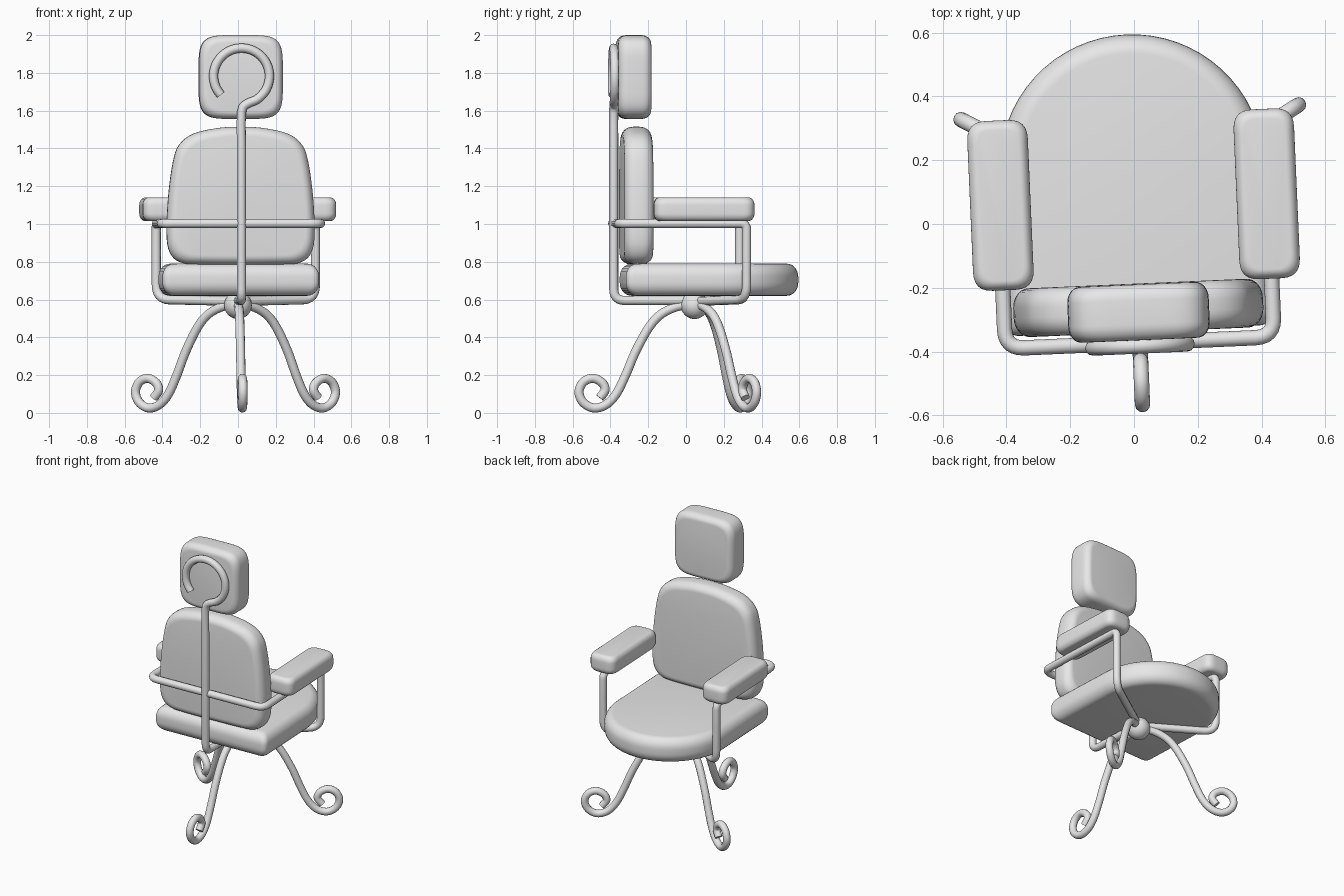
import bpy
import math
from math import sin, cos, pi, radians
from mathutils import Matrix, Vector

if "Cube" in bpy.data.objects:
    bpy.data.objects.remove(bpy.data.objects["Cube"], do_unlink=True)

grey = bpy.data.materials.new("plain grey")
grey.use_nodes = True
grey.diffuse_color = (0.8, 0.8, 0.8, 1)
grey.node_tree.nodes["Principled BSDF"].inputs["Base Color"].default_value = (0.8, 0.8, 0.8, 1)

# The chair is built around its hub, then turned slightly and moved into place
PLACE = Matrix.Translation((0, 0.045, 0)) @ Matrix.Rotation(radians(2.5), 4, "Z")
TUBE = 0.024


def finish(name, mesh):
    mesh.transform(PLACE)
    mesh.materials.clear()
    mesh.materials.append(grey)
    obj = bpy.data.objects.new(name, mesh)
    bpy.context.collection.objects.link(obj)
    bpy.ops.object.select_all(action="DESELECT")
    obj.select_set(True)
    bpy.context.view_layer.objects.active = obj
    bpy.ops.object.shade_smooth_by_angle(angle=radians(40))
    return obj


def fillet(points, radius, closed=False, steps=6):
    """Round the corners of a path."""
    pts = [Vector(p) for p in points]
    out = []
    for i, p in enumerate(pts):
        if not closed and i in (0, len(pts) - 1):
            out.append(p)
            continue
        a, b = pts[i - 1] - p, pts[(i + 1) % len(pts)] - p
        start = p + a.normalized() * min(radius, a.length * 0.49)
        end = p + b.normalized() * min(radius, b.length * 0.49)
        for k in range(steps + 1):
            t = k / steps
            out.append(start * (1 - t) ** 2 + p * 2 * t * (1 - t) + end * t * t)
    return out


def smooth_path(points, closed=False, steps=6):
    """Run a smooth curve through every point."""
    pts = [Vector(p) for p in points]
    n = len(pts)
    out = []
    for i in range(n if closed else n - 1):
        if closed:
            a, b, c, d = (pts[(i + k) % n] for k in (-1, 0, 1, 2))
        else:
            a, b, c, d = (pts[min(max(i + k, 0), n - 1)] for k in (-1, 0, 1, 2))
        for k in range(steps):
            t = k / steps
            out.append(b + (c - a) * (t / 2) + (a * 2 - b * 5 + c * 4 - d) * (t * t / 2)
                       + (b * 3 - a - c * 3 + d) * (t ** 3 / 2))
    return out if closed else out + [pts[-1]]


def tube(name, path, radius=TUBE):
    curve = bpy.data.curves.new(name, "CURVE")
    curve.dimensions = "3D"
    curve.bevel_depth = radius
    curve.bevel_resolution = 4
    curve.use_fill_caps = True
    spline = curve.splines.new("POLY")
    spline.points.add(len(path) - 1)
    for point, co in zip(spline.points, path):
        point.co = (*co, 1)
    temp = bpy.data.objects.new(name + " path", curve)
    mesh = bpy.data.meshes.new_from_object(temp)
    bpy.data.objects.remove(temp)
    bpy.data.curves.remove(curve)
    mesh.name = name
    return finish(name, mesh)


def cushion(name, outline, low, high, inset, depth, upright=False, steps=7):
    """Pad with rounded rims; the outline lies flat, or stands up facing y."""
    xs, ys = [p[0] for p in outline], [p[1] for p in outline]
    cx, cy = (max(xs) + min(xs)) / 2, (max(ys) + min(ys)) / 2
    hx, hy = (max(xs) - min(xs)) / 2, (max(ys) - min(ys)) / 2
    rim = []
    for k in range(steps + 1):
        a = pi / 2 * k / steps
        rim.append((inset * (1 - sin(a)), low + depth * (1 - cos(a))))
    rim += [(off, low + high - h) for off, h in reversed(rim)]
    verts, faces, n = [], [], len(outline)
    for off, h in rim:
        for x, y in zip(xs, ys):
            u, v = cx + (x - cx) * (1 - off / hx), cy + (y - cy) * (1 - off / hy)
            verts.append((u, h, v) if upright else (u, v, h))
    for r in range(len(rim) - 1):
        for i in range(n):
            j = (i + 1) % n
            quad = (r * n + i, r * n + j, r * n + n + j, r * n + n + i)
            faces.append(quad[::-1] if upright else quad)
    bottom = tuple(range(n))
    top = tuple(range(len(verts) - n, len(verts)))
    faces += [bottom, top[::-1]] if upright else [bottom[::-1], top]
    mesh = bpy.data.meshes.new(name)
    mesh.from_pydata(verts, [], faces)
    mesh.update()
    return finish(name, mesh)


# Seat: square at the rear, half round at the front
R = 0.415
seat = [(R * cos(pi * k / 32), 0.135 + R * sin(pi * k / 32), 0) for k in range(33)]
rear = fillet([(-R, 0, 0), (-R, -0.38, 0), (R, -0.38, 0), (R, 0, 0)], 0.04)
cushion("seat", seat + rear, 0.62, 0.79, 0.06, 0.07)

# Backrest: tapered, with a gently arched top
half = [(0.2, 0.785), (0.32, 0.798), (0.375, 0.85), (0.392, 0.95), (0.383, 1.15),
        (0.358, 1.33), (0.325, 1.42), (0.25, 1.478), (0.12, 1.508)]
side = [(x, z, 0) for x, z in half]
mirrored = [(-x, z, 0) for x, z in reversed(half)]
back = smooth_path(side + [(0, 1.515, 0)] + mirrored, closed=True, steps=4)
cushion("backrest", back, -0.385, -0.232, 0.05, 0.06, upright=True)


# Headrest: bulging square
def power(value, exponent):
    return math.copysign(abs(value) ** exponent, value)


head = []
for k in range(64):
    a = 2 * pi * k / 64
    head.append((0.222 * power(cos(a), 0.42), 1.778 + 0.222 * power(sin(a), 0.42), 0))
cushion("headrest", head, -0.41, -0.235, 0.04, 0.05, upright=True)

# Armrests
for label, sx in (("left", 1), ("right", -1)):
    x0, x1, y0, y1 = sx * 0.418 - 0.095, sx * 0.418 + 0.095, -0.235, 0.298
    pad = fillet([(x0, y0, 0), (x1, y0, 0), (x1, y1, 0), (x0, y1, 0)], 0.06, closed=True)
    cushion(label + "_armrest", pad, 1.016, 1.14, 0.03, 0.04)

# Arm frame: one tube from the hub, up, around the back and down again
W, FRONT, REAR, RAIL = 0.422, 0.258, -0.418, 1.003
strut = fillet([(0, 0, 0.59), (W, FRONT, 0.6), (W, FRONT, 0.85)], 0.08)
corner = fillet([(W, FRONT, 0.85), (W, FRONT, RAIL), (W, 0, RAIL)], 0.035)
bend = fillet([(W, 0, RAIL), (W, REAR, RAIL), (0, REAR, RAIL)], 0.06)
half_frame = strut + corner[1:] + bend[1:]
other_half = [Vector((-p.x, p.y, p.z)) for p in reversed(half_frame[:-1])]
tube("arm_frame", half_frame + other_half)

# Spine: runs back from the hub, rises and ends in an open hook
SPINE = -0.428
stem = fillet([(0, 0, 0.595), (0, SPINE, 0.595), (0, SPINE, 1.4)], 0.06)
neck = [(0, SPINE, 1.4), (0, SPINE, 1.59), (0.028, SPINE, 1.635), (0.08, SPINE, 1.658)]
hook = []
for k in range(21):
    a = radians(-38 + 260 * k / 20)
    hook.append((0.148 * cos(a), SPINE, 1.783 + 0.148 * sin(a)))
tube("spine", stem + smooth_path(neck + hook, steps=3)[1:])

# Hub ball
bpy.ops.mesh.primitive_uv_sphere_add(segments=32, ring_count=16, radius=0.073)
temp = bpy.context.object
ball = temp.data.copy()
bpy.data.objects.remove(temp)
ball.transform(Matrix.Translation((0, 0, 0.57)))
finish("hub", ball)

# Three legs ending in scrolled feet
profile = [(0.02, 0.575), (0.1, 0.56), (0.18, 0.52), (0.243, 0.45), (0.312, 0.325), (0.365, 0.2),
           (0.415, 0.1), (0.47, 0.043), (0.535, 0.026), (0.59, 0.056), (0.612, 0.11),
           (0.59, 0.162), (0.54, 0.183), (0.49, 0.16), (0.474, 0.12), (0.502, 0.08)]
for label, angle in (("rear", -90), ("left", 30), ("right", 150)):
    a = radians(angle)
    leg = smooth_path([(r * cos(a), r * sin(a), z) for r, z in profile])
    tube(label + "_leg", leg)
